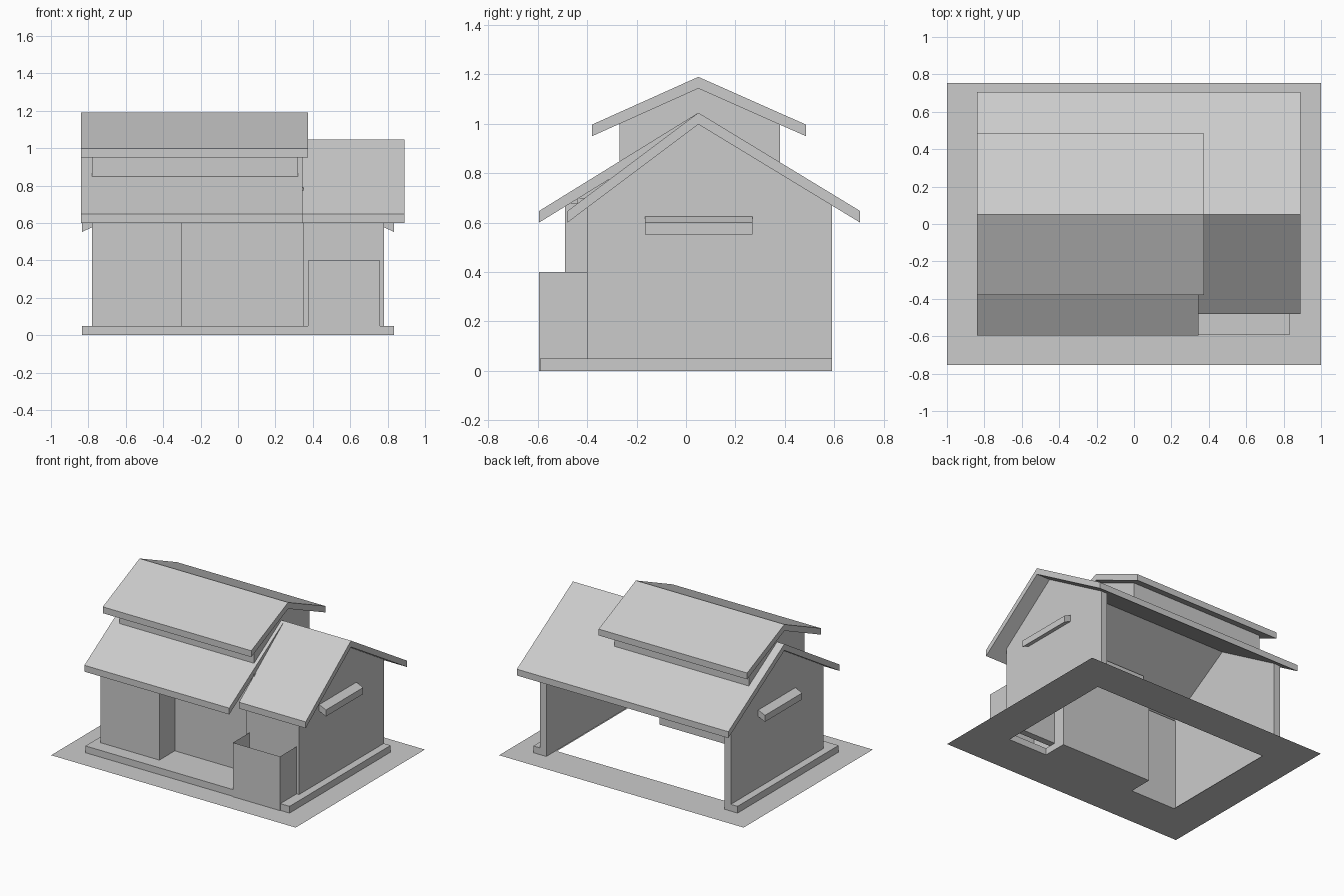
import bpy

if "Cube" in bpy.data.objects:
    bpy.data.objects.remove(bpy.data.objects["Cube"])


def mesh(name, verts, faces):
    me = bpy.data.meshes.new(name)
    me.from_pydata(verts, [], faces)
    ob = bpy.data.objects.new(name, me)
    bpy.context.collection.objects.link(ob)
    return ob


def prism(name, pts, a, b, axis='x'):
    """Extrude a profile along x (pts = y,z) or along y (pts = x,z)."""
    n = len(pts)
    if axis == 'x':
        verts = [(s, p, q) for s in (a, b) for p, q in pts]
    else:
        verts = [(p, s, q) for s in (a, b) for p, q in pts]
    faces = [tuple(range(n))[::-1], tuple(range(n, 2 * n))]
    faces += [(i, (i + 1) % n, n + (i + 1) % n, n + i) for i in range(n)]
    ob = mesh(name, verts, faces)
    import bmesh
    bm = bmesh.new()
    bm.from_mesh(ob.data)
    bmesh.ops.recalc_face_normals(bm, faces=bm.faces)
    bm.to_mesh(ob.data)
    bm.free()
    return ob


def box(name, x0, x1, y0, y1, z0, z1):
    return prism(name, [(y0, z0), (y1, z0), (y1, z1), (y0, z1)], x0, x1)


def gable_roof(name, x0, x1, front, back, eave, ridge, t=0.047):
    r = 0.05
    prism(name, [(front, eave), (r, ridge), (back, eave),
                 (back, eave - t), (r, ridge - t), (front, eave - t)], x0, x1)


# Ground sheet with an opening under the house
outer = [(-1, -.755, 0), (1, -.755, 0), (1, .755, 0), (-1, .755, 0)]
inner = [(-.72, -.47, 0), (.72, -.47, 0), (.72, .48, 0), (-.72, .48, 0)]
mesh("ground", outer + inner, [(i, (i + 1) % 4, 4 + (i + 1) % 4, 4 + i) for i in range(4)])

# Foundation, open at the back
box("foundation_front", -.835, .835, -.59, -.44, 0, .05)
box("porch_floor", -.35, .40, -.44, -.26, 0, .05)
for s, side in ((-1, "left"), (1, "right")):
    box("foundation_" + side, *sorted((s * .73, s * .835)), -.44, .59, 0, .05)

# Gable end walls, following the underside of the roof
T = .05
prism("left_wall", [(-.49, .05), (.59, .05), (.59, .68), (.05, 1.01), (-.49, .68)], -.78, -.78 + T)
prism("right_wall", [(-.40, .05), (.59, .05), (.59, .68), (.05, 1.01), (-.40, .67)], .78 - T, .78)

# Stepped front walls
box("front_wall_left", -.78 + T, -.30, -.49, -.49 + T, .05, .68)
box("porch_wall_left", -.30 - T, -.30, -.49 + T, -.26, .05, .70)
box("front_wall_middle", -.30, .35, -.31, -.31 + T, .05, .79)
box("porch_wall_right", .35, .35 + T, -.40, -.26, .05, .67)
box("front_wall_right", .35 + T, .78 - T, -.40, -.40 + T, .05, .67)

# Open-topped front enclosure made of thin panels
path = [(.375, -.40), (.375, -.595), (.76, -.595), (.76, -.40)]
mesh("front_enclosure", [(x, y, z) for z in (0, .40) for x, y in path],
     [(i, i + 1, i + 5, i + 4) for i in range(3)])

# Main roof: the right section has a shorter, steeper front slope
gable_roof("main_roof_left", -.84, .345, -.595, .705, .647, 1.045)
gable_roof("main_roof_right", .345, .89, -.48, .705, .647, 1.045)

# Raised upper storey and its roof
prism("upper_walls", [(-.27, .84), (.05, 1.03), (.38, .84), (.38, 1.01), (.05, 1.16), (-.27, 1.01)], -.78, .32)
gable_roof("upper_roof", -.84, .375, -.38, .485, .997, 1.19)

# Sloped awnings on both gable ends
for s, side in ((-1, "left"), (1, "right")):
    prism("awning_" + side, [(s * .78, .625), (s * .835, .60), (s * .835, .552), (s * .78, .577)],
          -.165, .27, 'y')
